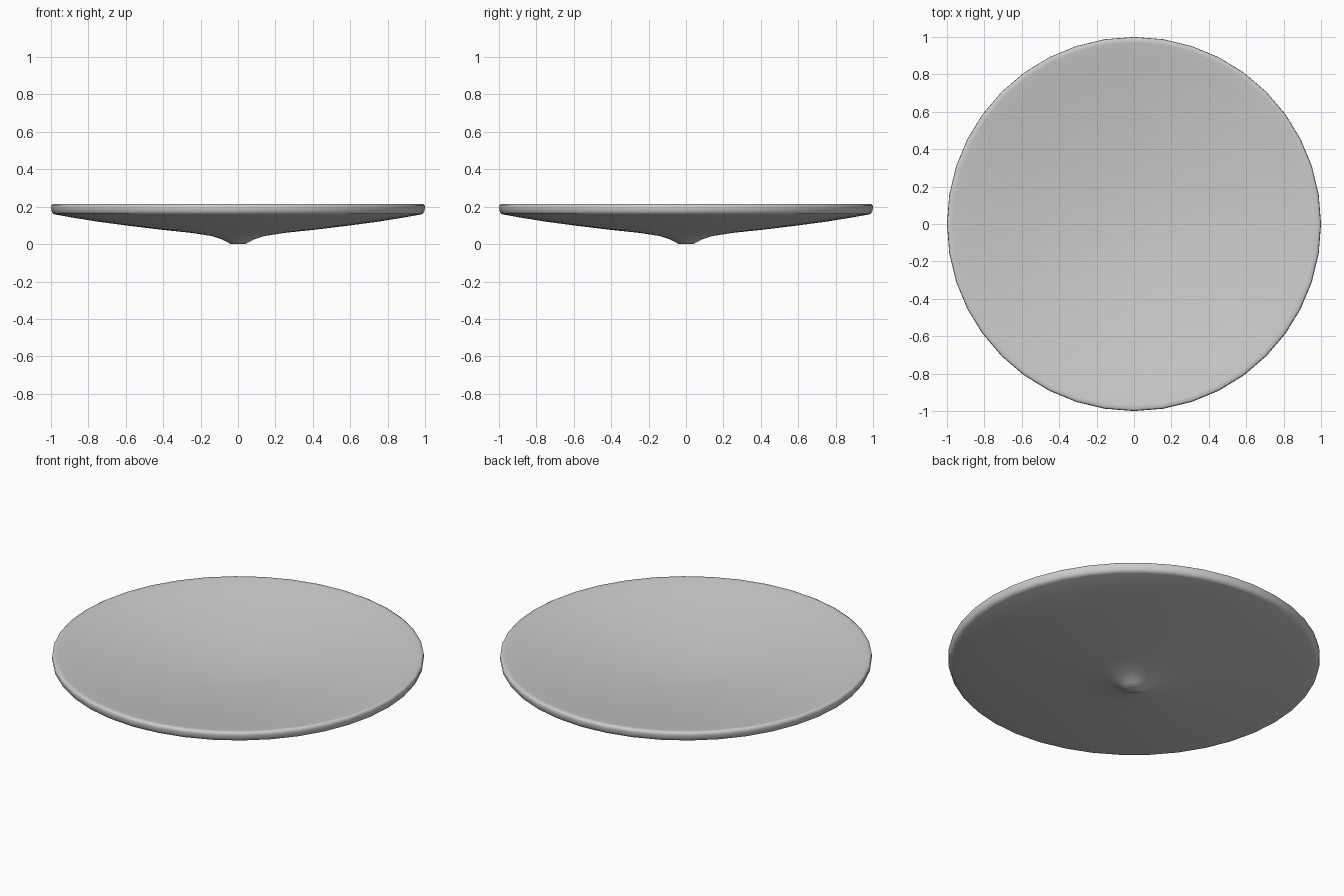
import bpy, bmesh, math

if "Cube" in bpy.data.objects:
    bpy.data.objects.remove(bpy.data.objects["Cube"])

# Half profile (radius, height): underside nub, shallow bowl, rounded rim, concave top
profile = [
    (0.0, 0.0), (0.04, 0.0), (0.06, 0.012), (0.09, 0.027), (0.14, 0.043),
    (0.25, 0.06), (0.42, 0.078), (0.6, 0.1), (0.75, 0.12), (0.88, 0.141),
    (0.975, 0.158), (0.988, 0.162), (0.996, 0.174), (1.0, 0.195), (0.998, 0.209),
    (0.99, 0.214), (0.97, 0.212), (0.88, 0.196), (0.75, 0.174), (0.6, 0.152),
    (0.42, 0.13), (0.25, 0.114), (0.12, 0.107), (0.0, 0.105),
]

# Lathe the profile around z with 40 sides
bm = bmesh.new()
verts = [bm.verts.new((r, 0, z)) for r, z in profile]
edges = [bm.edges.new(pair) for pair in zip(verts, verts[1:])]
bmesh.ops.spin(bm, geom=verts + edges, cent=(0, 0, 0), axis=(0, 0, 1),
               angle=math.tau, steps=40, use_duplicate=False)
bmesh.ops.remove_doubles(bm, verts=bm.verts, dist=0.0005)
bmesh.ops.recalc_face_normals(bm, faces=bm.faces)

mesh = bpy.data.meshes.new("dish")
bm.to_mesh(mesh)
bm.free()
dish = bpy.data.objects.new("dish", mesh)
bpy.context.collection.objects.link(dish)

# Smooth shading
bpy.context.view_layer.objects.active = dish
dish.select_set(True)
bpy.ops.object.shade_smooth_by_angle(angle=math.radians(60))
